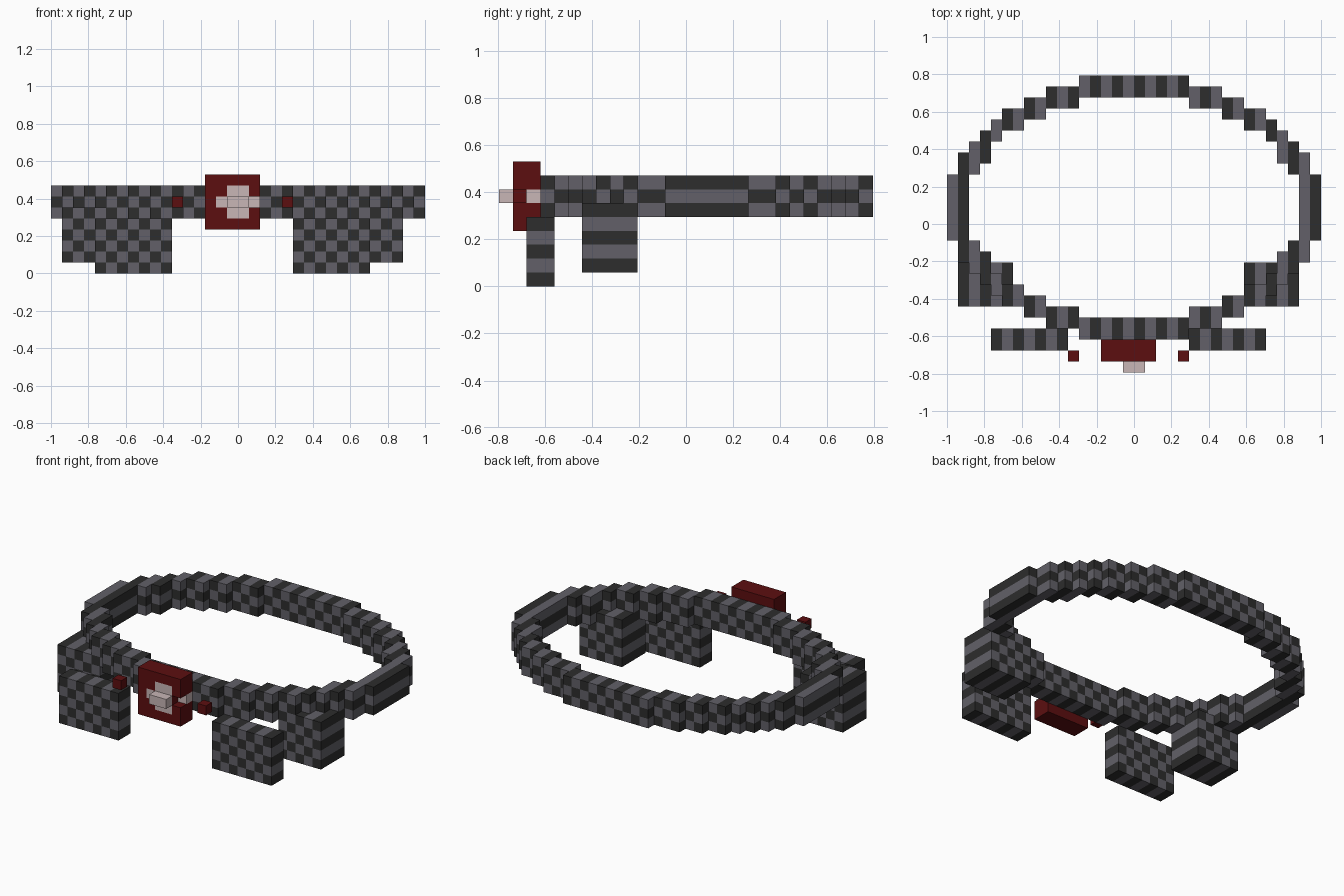
import bpy
import bmesh

if "Cube" in bpy.data.objects:
    bpy.data.objects.remove(bpy.data.objects["Cube"])

U = 2 / 34          # size of one voxel; grid is 34 x 27 voxels


def material(name, rgb):
    m = bpy.data.materials.new(name)
    m.diffuse_color = (*rgb, 1)
    m.use_nodes = True
    m.node_tree.nodes["Principled BSDF"].inputs["Base Color"].default_value = m.diffuse_color
    return m


MATS = [material("dark leather", (0.026, 0.026, 0.026)),
        material("grey leather", (0.122, 0.118, 0.138)),
        material("deep red", (0.107, 0.0045, 0.005)),
        material("pale metal", (0.578, 0.468, 0.468))]
RED, PALE = 2, 3


def checker(i, j, k):
    return (i + k) % 2


def block(x0, x1, y0, y1, z0, z1):
    """Set of voxels in an inclusive range."""
    return {(i, j, k) for i in range(x0, x1 + 1)
            for j in range(y0, y1 + 1) for k in range(z0, z1 + 1)}


# for each direction: the four corners of that voxel side, counter-clockwise
SIDES = {(1, 0, 0): [(1, 0, 0), (1, 1, 0), (1, 1, 1), (1, 0, 1)],
         (-1, 0, 0): [(0, 0, 0), (0, 0, 1), (0, 1, 1), (0, 1, 0)],
         (0, 1, 0): [(0, 1, 0), (0, 1, 1), (1, 1, 1), (1, 1, 0)],
         (0, -1, 0): [(0, 0, 0), (1, 0, 0), (1, 0, 1), (0, 0, 1)],
         (0, 0, 1): [(0, 0, 1), (1, 0, 1), (1, 1, 1), (0, 1, 1)],
         (0, 0, -1): [(0, 0, 0), (0, 1, 0), (1, 1, 0), (1, 0, 0)]}


def build(name, cells, rule, occupied):
    """Mesh of the exposed voxel sides, coloured by rule(i, j, k)."""
    bm = bmesh.new()
    verts = {}
    for c in sorted(cells):
        for d, corners in SIDES.items():
            if tuple(a + b for a, b in zip(c, d)) in occupied:
                continue
            loop = []
            for q in corners:
                p = tuple(a + b for a, b in zip(c, q))
                if p not in verts:
                    verts[p] = bm.verts.new(((p[0] - 17) * U, (p[1] - 13.5) * U, p[2] * U))
                loop.append(verts[p])
            bm.faces.new(loop).material_index = rule(*c)
    me = bpy.data.meshes.new(name)
    bm.to_mesh(me)
    bm.free()
    for m in MATS:
        me.materials.append(m)
    bpy.context.collection.objects.link(bpy.data.objects.new(name, me))


# belt: (first column, last column, first row, last row) of the back left quarter
belt = set()
for x0, x1, y0, y1 in [(0, 0, 15, 17), (1, 1, 15, 19), (2, 2, 18, 20), (3, 3, 19, 21),
                       (4, 4, 21, 22), (5, 6, 22, 23), (7, 8, 23, 24),
                       (9, 11, 24, 25), (12, 16, 25, 26)]:
    for i, j, k in block(x0, x1, y0, y1, 5, 7):
        belt |= {(i, j, k), (33 - i, j, k), (i, 29 - j, k), (33 - i, 29 - j, k)}

# buckle with a notch on its right edge
buckle = block(14, 18, 1, 2, 4, 8) - {(18, 1, 6)}
knob = block(16, 17, 0, 0, 6, 6)
pale = block(16, 17, 1, 1, 5, 5) | block(16, 17, 1, 1, 7, 7) | {(15, 1, 6), (18, 2, 6)}


def buckle_colour(*c):
    return PALE if c in pale else RED


def red(*c):
    return RED


def pale_rule(*c):
    return PALE


parts = [("belt", belt, checker),
         ("front_pouch_left", block(4, 10, 2, 3, 0, 4), checker),
         ("front_pouch_right", block(22, 28, 2, 3, 0, 4), checker),
         ("side_pouch_left", block(1, 5, 6, 9, 1, 5) - belt, checker),
         ("side_pouch_right", block(27, 31, 6, 9, 1, 5) - belt, checker),
         ("buckle", buckle, buckle_colour),
         ("buckle_knob", knob, pale_rule),
         ("stud_left", {(11, 1, 6)}, red),
         ("stud_right", {(21, 1, 6)}, red)]
filled = set().union(*(p[1] for p in parts))
for name, cells, rule in parts:
    build(name, cells, rule, filled)
